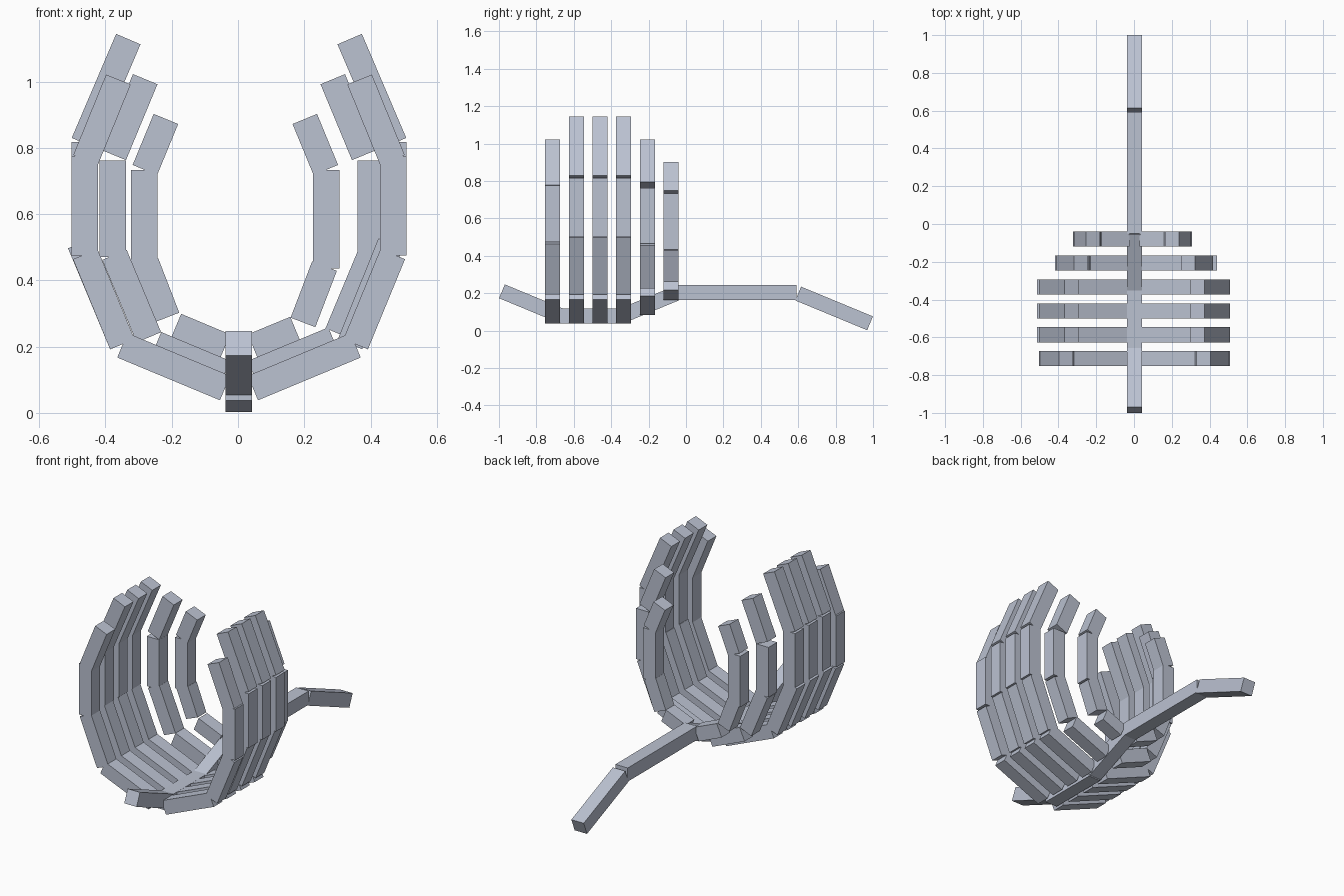
import bpy, bmesh
from mathutils import Vector

if "Cube" in bpy.data.objects:
    bpy.data.objects.remove(bpy.data.objects["Cube"])

T = 0.08      # thickness of every bar
CX = 0.003    # spine centre line in x

bone = bpy.data.materials.new("pale blue grey")
bone.diffuse_color = (0.50, 0.54, 0.64, 1)
bone.use_nodes = True
bone.node_tree.nodes["Principled BSDF"].inputs["Base Color"].default_value = bone.diffuse_color


def add_bar(bm, a, b, side):
    """Square bar from a to b; side is the direction of its flat width."""
    a, b, side = Vector(a), Vector(b), Vector(side)
    up = (b - a).normalized().cross(side)
    ends = []
    for p in (a, b):
        ends.append([bm.verts.new(p + (side * s + up * u) * T / 2)
                     for s, u in ((-1, -1), (1, -1), (1, 1), (-1, 1))])
    bm.faces.new(ends[0])
    bm.faces.new(ends[1])
    for i in range(4):
        j = (i + 1) % 4
        bm.faces.new((ends[0][i], ends[0][j], ends[1][j], ends[1][i]))


def make(name, bars, side):
    bm = bmesh.new()
    for a, b in bars:
        add_bar(bm, a, b, side)
    bmesh.ops.recalc_face_normals(bm, faces=bm.faces)
    mesh = bpy.data.meshes.new(name)
    bm.to_mesh(mesh)
    bm.free()
    mesh.materials.append(bone)
    obj = bpy.data.objects.new(name, mesh)
    bpy.context.collection.objects.link(obj)


# Spine: neck, chest, ramp, back and tail
spine = [((-0.984, 0.21), (-0.67, 0.08)), ((-0.71, 0.078), (-0.335, 0.078)),
         ((-0.345, 0.078), (-0.04, 0.204)), ((-0.05, 0.204), (0.592, 0.204)),
         ((0.60, 0.198), (0.984, 0.039))]
make("spine", [((CX, *a), (CX, *b)) for a, b in spine], (1, 0, 0))

# Rib bars as (distance from spine, height) end pairs, spine outwards
root = ((0.042, 0.075), (0.352, 0.204))
front = [root, ((0.352, 0.207), (0.464, 0.479)),
         ((0.465, 0.475), (0.465, 0.775)), ((0.463, 0.763), (0.364, 1.006))]
chest_left = [root, ((0.352, 0.207), (0.479, 0.512)),
              ((0.465, 0.50), (0.465, 0.817)), ((0.468, 0.814), (0.334, 1.128))]
chest_right = [root, ((0.335, 0.207), (0.458, 0.512))] + chest_left[2:]
rear_left = [((0.042, 0.12), (0.25, 0.207)), ((0.272, 0.228), (0.376, 0.477)),
             ((0.381, 0.47), (0.381, 0.762)), ((0.378, 0.778), (0.283, 1.007))]
rear_right = [((0.042, 0.12), (0.285, 0.221)), ((0.298, 0.24), (0.394, 0.47)),
              ((0.397, 0.465), (0.397, 0.762)), rear_left[3]]
last_left = [((0.042, 0.20), (0.19, 0.262)), ((0.2175, 0.288), (0.281, 0.452)),
             ((0.286, 0.435), (0.286, 0.733)), ((0.284, 0.733), (0.2205, 0.887))]
last_right = [((0.042, 0.20), (0.17, 0.253)), ((0.193, 0.273), (0.258, 0.443)),
              ((0.263, 0.435), (0.263, 0.733)), ((0.262, 0.733), (0.1985, 0.887))]

# Six rib pairs, evenly spaced from front to back
pairs = [(front, front)] + [(chest_left, chest_right)] * 3 + \
        [(rear_left, rear_right), (last_left, last_right)]
for i, pair in enumerate(pairs):
    y = -0.713 + 0.1266 * i
    for label, sign, bars in zip(("left", "right"), (-1, 1), pair):
        make(f"rib_{label}_{i + 1}",
             [((CX + sign * a[0], y, a[1]), (CX + sign * b[0], y, b[1]))
              for a, b in bars], (0, 1, 0))
